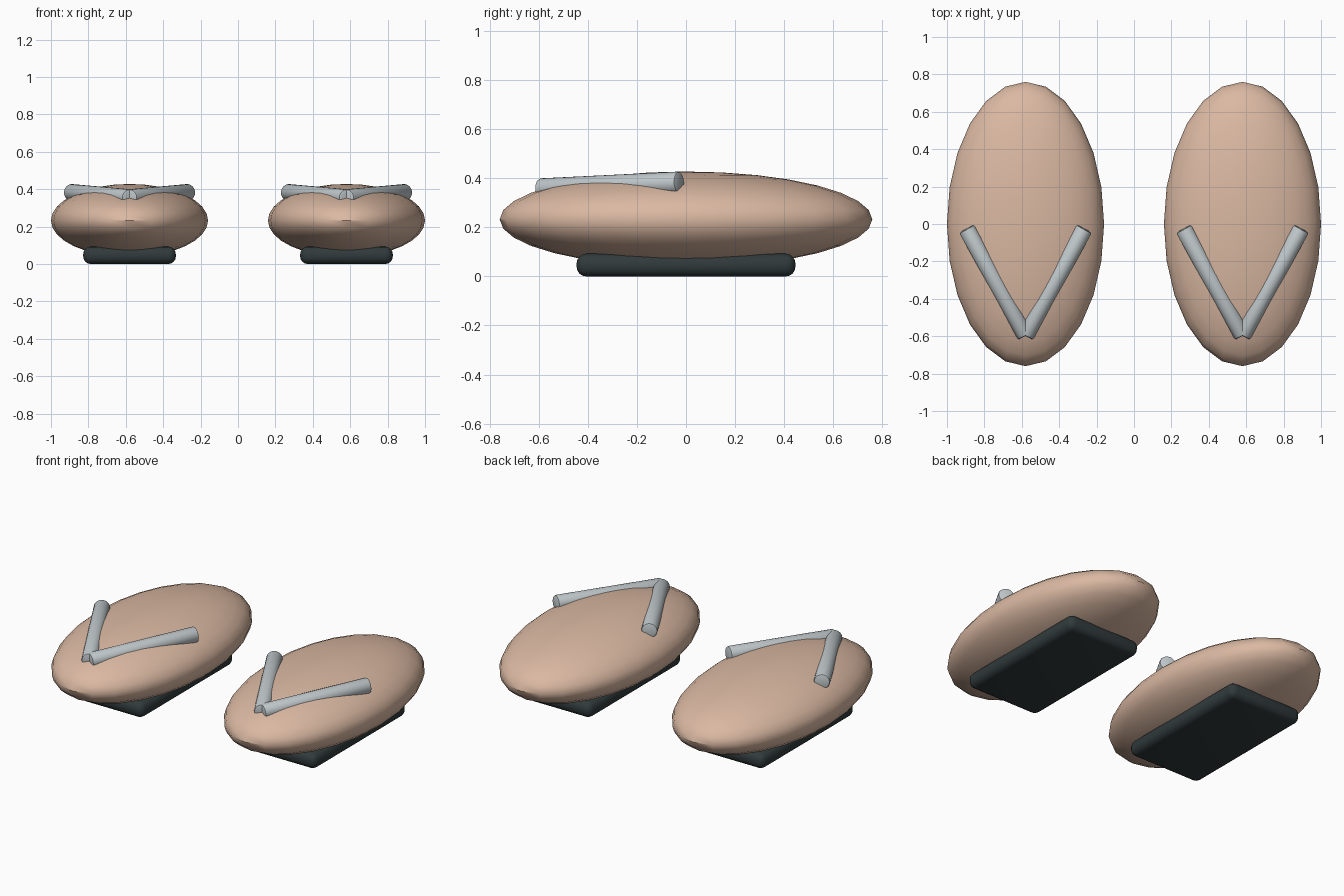
import bpy, math
from mathutils import Vector

if "Cube" in bpy.data.objects:
    bpy.data.objects.remove(bpy.data.objects["Cube"])


def material(name, color):
    m = bpy.data.materials.new(name)
    m.diffuse_color = (*color, 1)
    m.use_nodes = True
    m.node_tree.nodes["Principled BSDF"].inputs["Base Color"].default_value = m.diffuse_color
    return m


TAN = material("tan", (0.70, 0.48, 0.36))
GREY = material("light grey", (0.52, 0.57, 0.59))
DARK = material("dark rubber", (0.03, 0.042, 0.044))


def finish(name, mat, bevel=0, segments=3):
    ob = bpy.context.object
    ob.name = name
    ob.data.materials.append(mat)
    bpy.ops.object.transform_apply(location=False, rotation=False, scale=True)
    if bevel:
        mod = ob.modifiers.new("rounded edges", "BEVEL")
        mod.width = bevel
        mod.segments = segments
        mod.limit_method = "ANGLE"
        mod.angle_limit = math.radians(40)
        bpy.ops.object.modifier_apply(modifier=mod.name)
    bpy.ops.object.shade_smooth_by_angle(angle=math.radians(40))
    return ob


def rod(name, a, b, radius, mat):
    a, b = Vector(a), Vector(b)
    d = b - a
    bpy.ops.mesh.primitive_cylinder_add(vertices=24, radius=radius, depth=d.length,
                                        location=(a + b) / 2,
                                        rotation=d.to_track_quat("Z", "Y").to_euler())
    return finish(name, mat, 0.01, 2)


for side, cx in (("left", -0.58), ("right", 0.58)):
    # Cushioned footbed
    bpy.ops.mesh.primitive_uv_sphere_add(segments=24, ring_count=16, radius=1,
                                         location=(cx, 0, 0.233))
    bpy.context.object.scale = (0.42, 0.76, 0.195)
    finish(f"{side}_footbed", TAN)

    # Rounded rubber sole
    bpy.ops.mesh.primitive_cube_add(size=1, location=(cx, 0, 0.0465))
    bpy.context.object.scale = (0.495, 0.893, 0.093)
    finish(f"{side}_sole", DARK, 0.04, 4)

    # V-shaped thong straps meeting at the toe
    for label, s in (("outer" if cx < 0 else "inner", -1),
                     ("inner" if cx < 0 else "outer", 1)):
        rod(f"{side}_{label}_strap", (cx + s * 0.315, -0.026, 0.383),
            (cx, -0.597, 0.355), 0.045, GREY)
